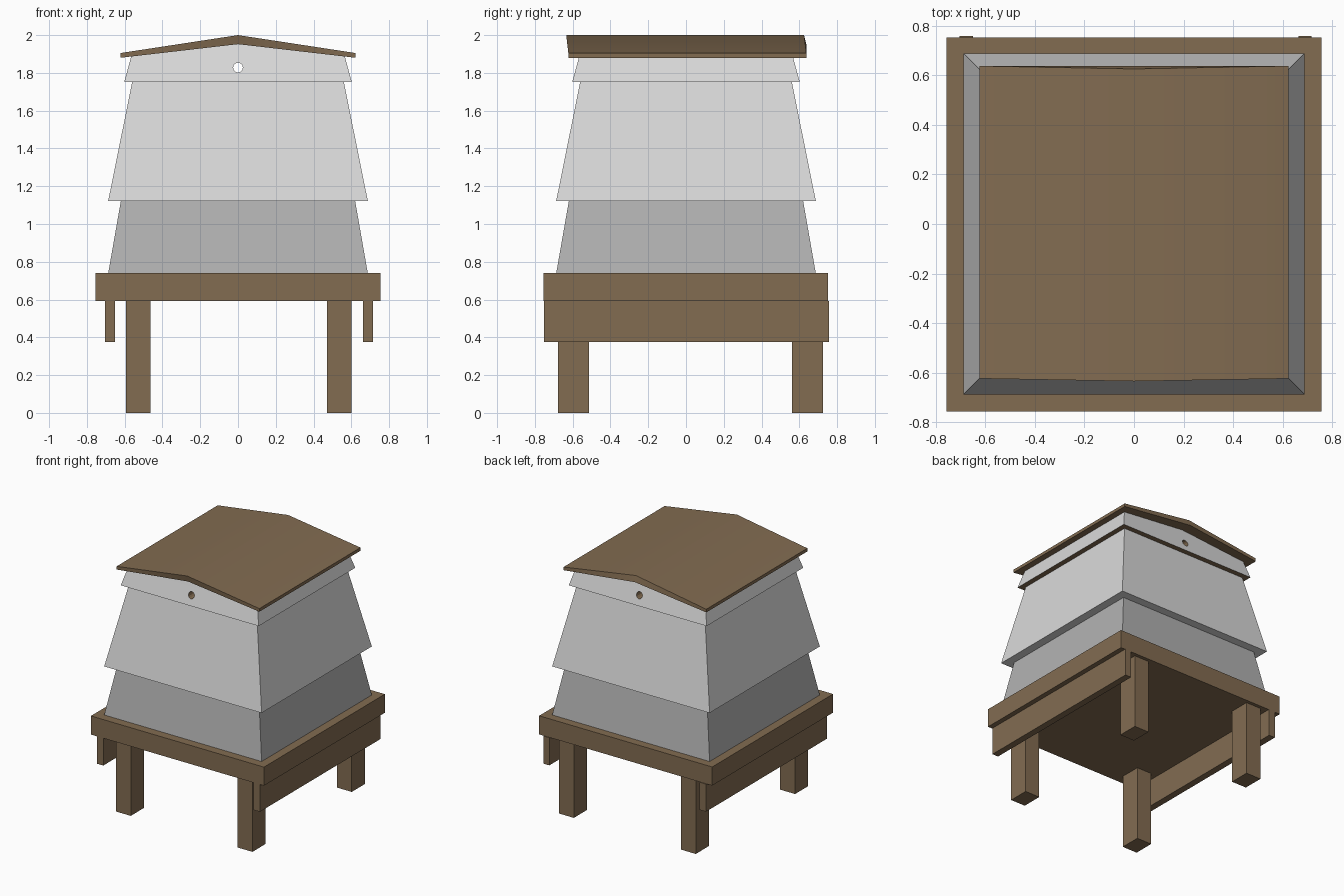
import bpy
import bmesh
import math

if "Cube" in bpy.data.objects:
    bpy.data.objects.remove(bpy.data.objects["Cube"])


def material(name, rgb):
    m = bpy.data.materials.new(name)
    m.diffuse_color = (*rgb, 1.0)
    m.use_nodes = True
    m.node_tree.nodes["Principled BSDF"].inputs["Base Color"].default_value = m.diffuse_color
    return m


WOOD = material("brown wood", (0.225, 0.150, 0.083))
GREY = material("mid grey paint", (0.445, 0.445, 0.445))
PALE = material("pale grey paint", (0.70, 0.70, 0.70))


def finish(name, bm, *mats):
    bmesh.ops.recalc_face_normals(bm, faces=bm.faces)
    me = bpy.data.meshes.new(name)
    bm.to_mesh(me)
    bm.free()
    for m in mats:
        me.materials.append(m)
    ob = bpy.data.objects.new(name, me)
    bpy.context.collection.objects.link(ob)
    return ob


def bridge(name, loop_a, loop_b, *mats):
    """Closed solid between two matching outlines."""
    bm = bmesh.new()
    a = [bm.verts.new(p) for p in loop_a]
    b = [bm.verts.new(p) for p in loop_b]
    bm.faces.new(a)
    bm.faces.new(b)
    n = len(a)
    for i in range(n):
        j = (i + 1) % n
        bm.faces.new((a[i], a[j], b[j], b[i]))
    return finish(name, bm, *mats)


def rect(x0, x1, y0, y1, z):
    return [(x0, y0, z), (x1, y0, z), (x1, y1, z), (x0, y1, z)]


def box(name, x0, x1, y0, y1, z0, z1, mat):
    return bridge(name, rect(x0, x1, y0, y1, z0), rect(x0, x1, y0, y1, z1), mat)


def tier(name, r0, r1, z0, z1, mat):
    return bridge(name, rect(-r0, r0, -r0, r0, z0), rect(-r1, r1, -r1, r1, z1), mat)


# Stand: platform, two side rails, four legs
box("platform", -0.755, 0.755, -0.755, 0.752, 0.593, 0.74, WOOD)
for side, x0, x1 in (("left", -0.704, -0.65), ("right", 0.663, 0.716)):
    box(side + "_rail", x0, x1, -0.751, 0.757, 0.375, 0.593, WOOD)
for side, x0, x1 in (("left", -0.593, -0.462), ("right", 0.471, 0.6)):
    for end, y0, y1 in (("front", -0.677, -0.513), ("back", 0.561, 0.725)):
        box(f"{end}_{side}_leg", x0, x1, y0, y1, 0.0, 0.593, WOOD)

# Tapered hive boxes
tier("lower_box", 0.687, 0.62, 0.74, 1.123, GREY)
tier("upper_box", 0.687, 0.56, 1.123, 1.753, PALE)

# Gabled top box: tapered walls rising to a peak, brown underside
B, T, P = 0.602, 0.565, 0.547
bm = bmesh.new()
base = [bm.verts.new(p) for p in rect(-B, B, -B, B, 1.753)]
eave = [bm.verts.new(p) for p in rect(-T, T, -T, T, 1.888)]
front, back = (bm.verts.new((0, y, 1.955)) for y in (-P, P))
bm.faces.new(base).material_index = 1
bm.faces.new((base[0], base[1], eave[1], eave[0]))
bm.faces.new((eave[0], eave[1], front))
bm.faces.new((base[2], base[3], eave[3], eave[2]))
bm.faces.new((eave[2], eave[3], back))
bm.faces.new((base[1], base[2], eave[2], eave[1]))
bm.faces.new((base[3], base[0], eave[0], eave[3]))
bm.faces.new((eave[1], eave[2], back, front))
bm.faces.new((eave[3], eave[0], front, back))
top_box = finish("gabled_top_box", bm, PALE, WOOD)

# Vent hole drilled right through, front to back
HOLE_Z = 1.828
ring = [(0.026 * math.cos(a), 0.026 * math.sin(a) + HOLE_Z)
        for a in (i * math.tau / 12 for i in range(12))]
cutter = bridge("vent_cutter", [(x, -0.8, z) for x, z in ring],
                [(x, 0.8, z) for x, z in ring], PALE, WOOD)
for p in cutter.data.polygons:
    p.material_index = 1
cutter.hide_render = True
cutter.display_type = 'WIRE'
cut = top_box.modifiers.new("vent", 'BOOLEAN')
cut.operation = 'DIFFERENCE'
cut.solver = 'EXACT'
cut.object = cutter
bpy.context.view_layer.objects.active = top_box
bpy.ops.object.modifier_apply(modifier=cut.name)
bpy.data.objects.remove(cutter)

# Shallow pitched roof: the ridge leans slightly to the front
profile = [(-0.623, 1.88), (0, 1.952), (0.623, 1.88),
           (0.623, 1.905), (0, 2.0), (-0.623, 1.905)]


def roof_end(y, ridge_y):
    return [(x, ridge_y if z == 2.0 else y, z) for x, z in profile]


roof = bridge("roof", roof_end(-0.623, -0.634), roof_end(0.637, 0.625), WOOD)
# Split the gable ends along the ridge so the faces stay clean
bm = bmesh.new()
bm.from_mesh(roof.data)
bmesh.ops.triangulate(bm, faces=[f for f in bm.faces if len(f.verts) > 4])
bm.to_mesh(roof.data)
bm.free()
bpy.ops.object.select_all(action='DESELECT')
roof.select_set(True)
bpy.context.view_layer.objects.active = roof
bpy.ops.object.shade_smooth_by_angle(angle=math.radians(30))
